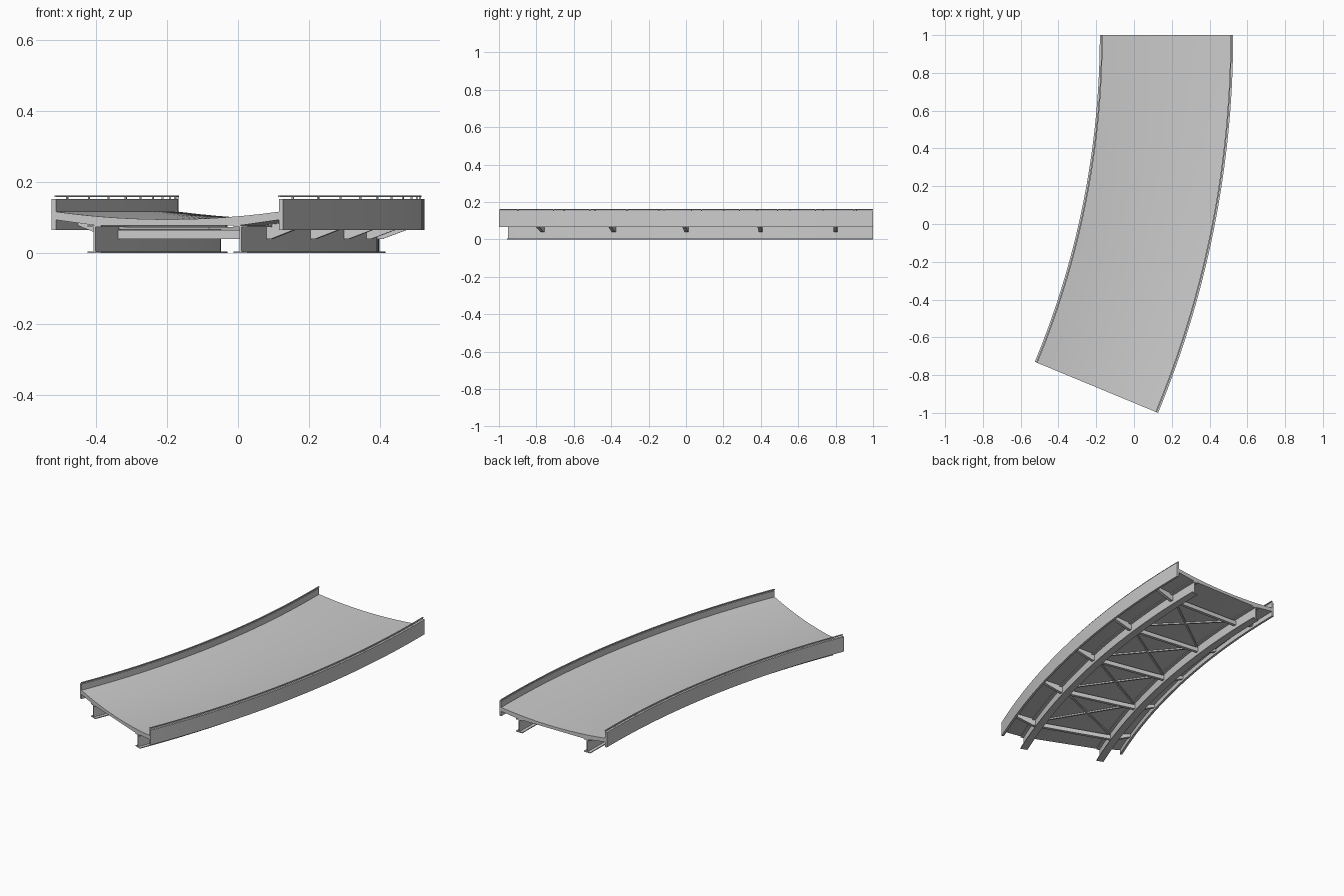
import bpy, bmesh, math
from mathutils import Vector

if "Cube" in bpy.data.objects:
    bpy.data.objects.remove(bpy.data.objects["Cube"])

CX, CY = -4.701, 1.0          # centre of the bend
RM = 4.873                    # middle radius of the deck
SWEEP = math.radians(22.5)
STEPS = 30


def pt(off, z, a):
    r = RM + off
    return Vector((CX + r * math.cos(a), CY - r * math.sin(a), z))


def finish(name, bm):
    bmesh.ops.recalc_face_normals(bm, faces=bm.faces)
    me = bpy.data.meshes.new(name)
    bm.to_mesh(me)
    bm.free()
    ob = bpy.data.objects.new(name, me)
    bpy.context.collection.objects.link(ob)
    bpy.context.view_layer.objects.active = ob
    ob.select_set(True)
    bpy.ops.object.shade_smooth_by_angle(angle=math.radians(25))
    ob.select_set(False)
    return ob


def sweep(bm, profile, a0=0.0, a1=SWEEP, steps=STEPS):
    """Sweep a closed (offset, z) outline round the bend."""
    n = len(profile)
    rings = [[bm.verts.new(pt(o, z, a0 + (a1 - a0) * i / steps)) for o, z in profile]
             for i in range(steps + 1)]
    for p, q in zip(rings, rings[1:]):
        for j in range(n):
            k = (j + 1) % n
            bm.faces.new((p[j], p[k], q[k], q[j]))
    bm.faces.new(rings[0])
    bm.faces.new(rings[-1][::-1])


def rect(o0, o1, z0, z1):
    return [(o0, z0), (o1, z0), (o1, z1), (o0, z1)]


def bar(bm, p, q, w, h):
    """Straight flat bar between two points."""
    side = (q - p).cross(Vector((0, 0, 1))).normalized() * w / 2
    up = Vector((0, 0, h / 2))
    ends = [[bm.verts.new(c + s * side + u * up)
             for s, u in ((-1, -1), (1, -1), (1, 1), (-1, 1))] for c in (p, q)]
    for j in range(4):
        k = (j + 1) % 4
        bm.faces.new((ends[0][j], ends[0][k], ends[1][k], ends[1][j]))
    bm.faces.new(ends[0])
    bm.faces.new(ends[1][::-1])


# Dished deck slab
N = 12
offs = [-0.343 + 0.686 * i / N for i in range(N + 1)]
top = [(o, 0.095 + 0.022 * (o / 0.343) ** 2) for o in offs]
bm = bmesh.new()
sweep(bm, top + [(0.343, 0.094), (0.22, 0.078), (-0.22, 0.078), (-0.343, 0.094)])
finish("deck", bm)

for side, label in ((-1, "inner"), (1, "outer")):
    # Parapet wall
    bm = bmesh.new()
    sweep(bm, rect(side * 0.340, side * 0.353, 0.065, 0.153))
    finish(label + "_parapet", bm)

    # Handrail on short posts
    bm = bmesh.new()
    sweep(bm, rect(side * 0.338, side * 0.345, 0.158, 0.163))
    for i in range(10):
        a = math.radians(1.125 + 2.25 * i)
        sweep(bm, rect(side * 0.339, side * 0.344, 0.152, 0.159), a - 0.0006, a + 0.0006, 1)
    finish(label + "_handrail", bm)

    # I-beam girder
    g, f, w = side * 0.223, 0.021, 0.003
    bm = bmesh.new()
    sweep(bm, [(g - f, 0), (g + f, 0), (g + f, 0.005), (g + w, 0.005),
               (g + w, 0.073), (g + f, 0.073), (g + f, 0.078), (g - f, 0.078),
               (g - f, 0.073), (g - w, 0.073), (g - w, 0.005), (g - f, 0.005)])
    finish(label + "_girder", bm)

    # Tapered brackets carrying the deck edge
    bm = bmesh.new()
    for i in range(5):
        a = math.radians(2.25 + 4.5 * i)
        sweep(bm, [(side * 0.223, 0.040), (side * 0.240, 0.040), (side * 0.341, 0.078),
                   (side * 0.341, 0.094), (side * 0.223, 0.080)], a - 0.0018, a + 0.0018, 1)
    finish(label + "_brackets", bm)

# Cross beams between the girders
bm = bmesh.new()
for i in range(5):
    a = math.radians(2.25 + 4.5 * i)
    bar(bm, pt(-0.222, 0.052, a), pt(0.222, 0.052, a), 0.018, 0.025)
finish("cross_beams", bm)

# Diagonal wind bracing under the deck
bm = bmesh.new()
for i in range(-1, 5):
    a0 = max(math.radians(2.25 + 4.5 * i), 0)
    a1 = min(math.radians(6.75 + 4.5 * i), SWEEP)
    if i in (-1, 4):
        continue
    for s in (-1, 1):
        bar(bm, pt(-0.222 * s, 0.070, a0), pt(0.222 * s, 0.070, a1), 0.010, 0.008)
finish("diagonal_bracing", bm)
